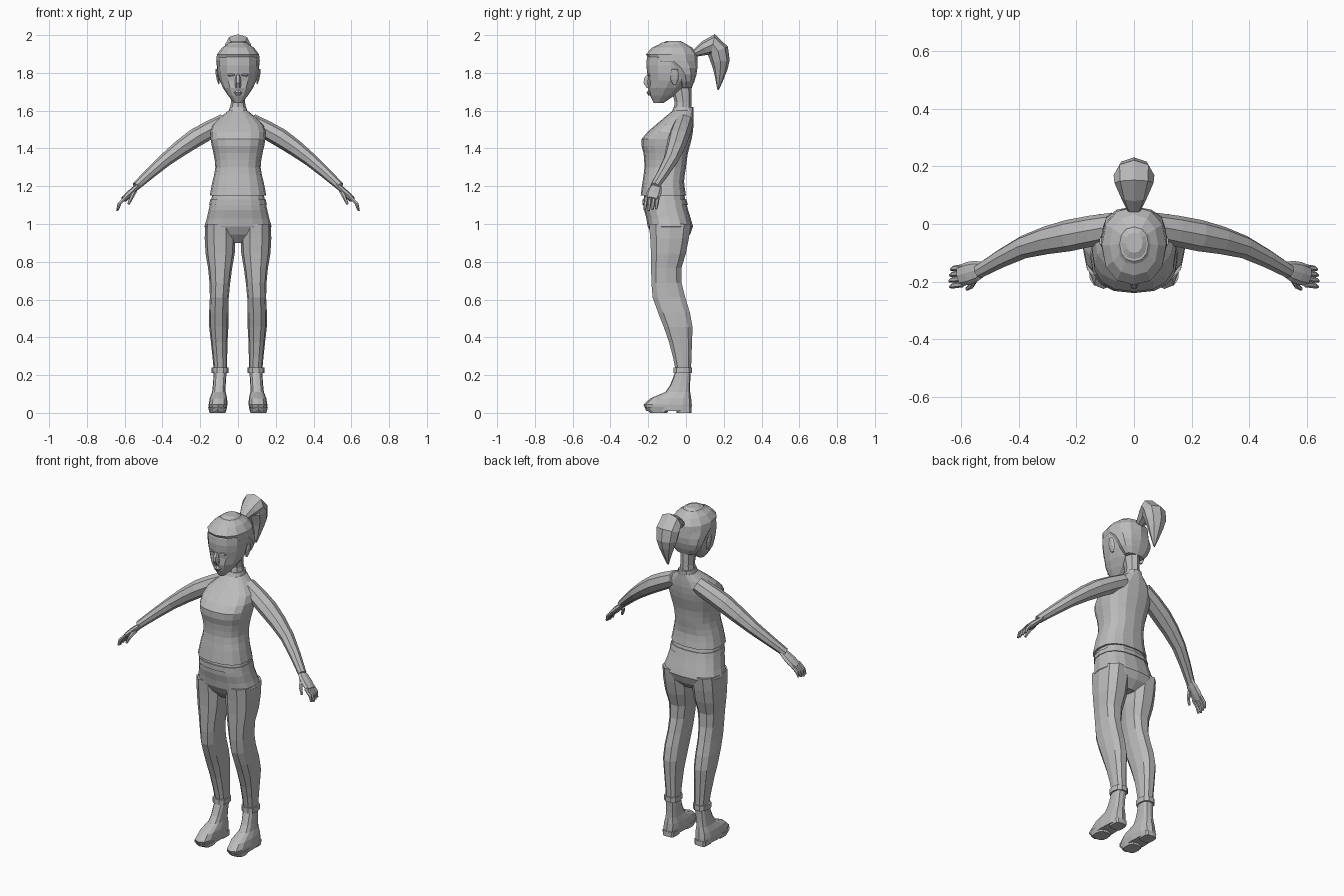
import bpy, bmesh, math
from mathutils import Vector

cube = bpy.data.objects.get("Cube")
if cube:
    bpy.data.objects.remove(cube)

grey = bpy.data.materials.new("plain_grey")
grey.use_nodes = True
tone = (.5, .5, .5, 1)
grey.diffuse_color = tone
grey.node_tree.nodes["Principled BSDF"].inputs["Base Color"].default_value = tone


def blend(values, amount):
    """Smooth curve through evenly spaced values, amount running from none to one."""
    if len(values) == 1:
        return values[0]
    place = amount * (len(values) - 1)
    index = min(int(place), len(values) - 2)
    t = place - index
    start, end = values[index], values[index + 1]
    before = values[index - 1] if index else 2 * start - end
    after = values[index + 2] if index + 2 < len(values) else 2 * end - start
    leave, arrive = (end - before) / 2, (after - start) / 2
    drop = start - end
    return start + t * (leave + t * (-3 * drop - 2 * leave - arrive
                                     + t * (2 * drop + leave + arrive)))


def oval(centre, side, up, sides, power):
    """Ring of points; a power under one makes it boxier."""
    points = []
    for i in range(sides):
        angle = math.tau * i / sides
        c, s = math.cos(angle), math.sin(angle)
        points.append(centre + side * math.copysign(abs(c) ** power, c)
                      + up * math.copysign(abs(s) ** power, s))
    return points


def skin(name, rings, mirror):
    """Join rings of points into a closed, flat-shaded mesh."""
    bm = bmesh.new()
    loops = [[bm.verts.new(point) for point in ring] for ring in rings]
    for low, high in zip(loops, loops[1:]):
        for i in range(len(low)):
            j = (i + 1) % len(low)
            bm.faces.new((low[i], low[j], high[j], high[i]))
    bm.faces.new(loops[0])
    bm.faces.new(loops[-1])
    bmesh.ops.recalc_face_normals(bm, faces=bm.faces)
    mesh = bpy.data.meshes.new(name)
    bm.to_mesh(mesh)
    bm.free()
    mesh.materials.append(grey)
    obj = bpy.data.objects.new(name, mesh)
    bpy.context.collection.objects.link(obj)
    if mirror:
        obj.modifiers.new("mirror", "MIRROR").use_mirror_merge = False


def stack(name, heights, widths, fronts, backs, middle=None,
          rings=2, sides=12, power=.8):
    """Level slices from bottom to top; a part off the middle is mirrored."""
    slices = []
    for i in range(rings):
        amount = i / (rings - 1)
        z, width, front, back, x = (blend(values, amount) for values in
                                    (heights, widths, fronts, backs, middle or [0]))
        slices.append(oval(Vector((x, (front + back) / 2, z)), Vector((width, 0, 0)),
                           Vector((0, (back - front) / 2, 0)), sides, power))
    skin(name, slices, middle is not None)


def sweep(name, xs, ys, zs, radii, flat=1, rings=3, sides=6,
          axis=Vector((0, 1, 0)), mirror=True):
    """Tapered tube along a path, thinned by flat across the given axis."""
    steps = [i / (rings - 1) for i in range(rings)]
    path = [Vector([blend(values, step) for values in (xs, ys, zs)]) for step in steps]
    slices = []
    for i, centre in enumerate(path):
        ahead = (path[min(i + 1, rings - 1)] - path[max(i - 1, 0)]).normalized()
        side = (axis - ahead * axis.dot(ahead)).normalized() * blend(radii, steps[i])
        slices.append(oval(centre, side, ahead.cross(side) * flat, sides, 1))
    skin(name, slices, mirror)


across = Vector((1, 0, 0))

# Head, neck and hair
stack("head", [1.64, 1.96], [.02, .07, .1, .11, .105, .05],
      [-.17, -.2, -.2, -.21, -.2, -.13], [-.12, -.03, .03, .05, .05, -.01],
      rings=9, power=.9)
stack("hair", [1.72, 1.97], [.06, .1, .11, .115, .1, .03],
      [-.03, -.05, -.1, -.2, -.2, -.1], [.03, .05, .06, .06, .05, -.03],
      rings=8, power=.9)
stack("neck", [1.57, 1.72], [.05, .037, .04], [-.07, -.06, -.08], [.03],
      rings=3, sides=8, power=1)
sweep("ponytail", [0], [.04, .08, .15, .18, .18, .17],
      [1.9, 1.92, 1.95, 1.87, 1.8, 1.71], [.02, .04, .07, .065, .04, .005],
      flat=.8, rings=9, sides=8, axis=across, mirror=False)

# Face details
stack("nose", [1.72, 1.8], [.014, .016, .007], [-.21, -.23, -.2], [-.18],
      rings=4, sides=6)
stack("lips", [1.68, 1.71], [.01, .024, .01], [-.2, -.208, -.2], [-.16],
      rings=3, sides=8)
for part, height, radius in (("eye", 1.79, .009), ("brow", 1.83, .006)):
    sweep(part, [.02, .07], [-.2, -.19, -.165], [height],
          [radius / 2, radius, radius / 2], axis=Vector((0, 0, 1)))
sweep("ear", [.1, .115], [-.06], [1.74, 1.82], [.01, .025, .015], flat=.4, rings=4)

# Shirt
stack("shirt", [1.15, 1.6], [.15, .135, .12, .13, .145, .135, .05],
      [-.24, -.23, -.22, -.225, -.235, -.16, -.07],
      [0, -.01, 0, .01, .03, .04, .04], rings=13, sides=16)
stack("collar", [1.595, 1.62], [.05, .043], [-.075, -.065], [.04])
sweep("sleeve", [.07, .54], [-.01, -.04, -.08, -.165], [1.54, 1.455, 1.34, 1.2],
      [.05, .055, .04, .025], flat=.9, rings=7, sides=8)

# Hands
sweep("palm", [.52, .605], [-.155, -.18], [1.21, 1.13], [.024, .04, .036],
      flat=.45, rings=4, sides=8)
for i, finger in enumerate(("little", "ring", "middle", "index")):
    y = -.15 - .02 * i
    reach = 1 - .07 * abs(i - 2)
    sweep(finger + "_finger", [.595, .6 + .03 * reach, .6 + .04 * reach],
          [y, y - .008], [1.14, 1.135 - .065 * reach], [.01, .01, .006])
sweep("thumb", [.55, .58], [-.185, -.215, -.225], [1.17, 1.105], [.013, .007],
      axis=across)

# Trousers
stack("hips", [.9, 1.16], [.05, .17, .165, .15, .135],
      [-.14, -.195, -.21, -.225, -.22], [-.02, .035, .025, .005, -.01],
      rings=7, sides=16)
stack("waistband", [1.1, 1.13], [.153, .147], [-.23], [.01, .002], sides=16)
stack("leg", [.22, 1], [.035, .042, .052, .05, .06, .08, .08],
      [-.055, -.085, -.13, -.18, -.187, -.19, -.2],
      [.028, .033, .036, 0, -.025, .01, .03], [.093, .102, .095, .095],
      rings=11, sides=10)
stack("cuff", [.21, .24], [.044], [-.068], [.035], [.095], sides=10)

# Boots
stack("boot", [.01, .21], [.045, .05, .036, .034, .034],
      [-.21, -.22, -.11, -.08, -.06], [.03, .03, .022, .022, .025], [.108, .095],
      rings=7, power=.7)
stack("heel", [0, .03], [.037, .04], [-.05], [.03], [.105], power=.5)
stack("sole", [0, .03], [.042, .05], [-.19, -.22], [-.1, -.08], [.108], power=.7)
